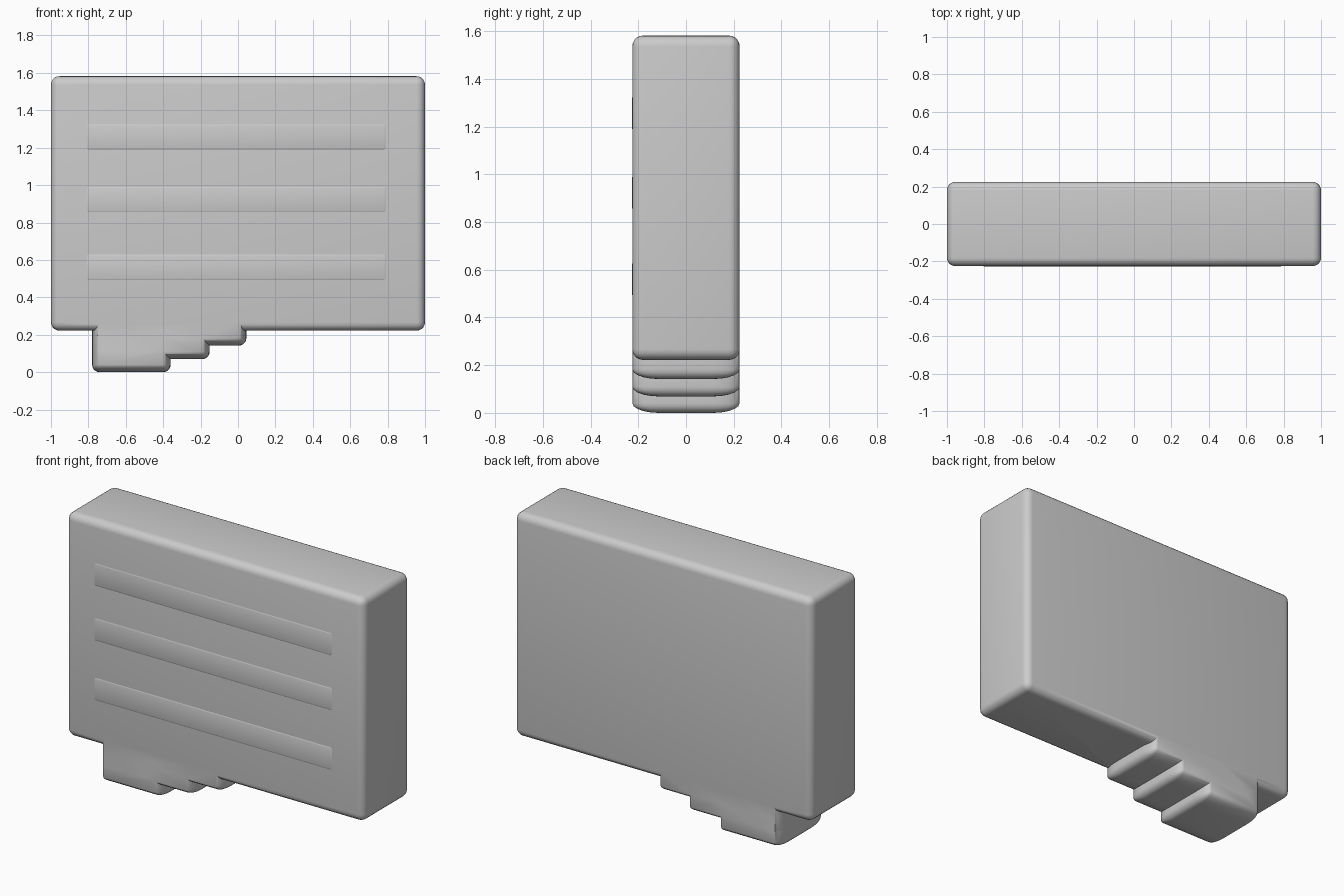
import bpy, bmesh
from mathutils import Vector

if "Cube" in bpy.data.objects:
    bpy.data.objects.remove(bpy.data.objects["Cube"])


def rounded_block(name, x, y, z, radius, stretch=1.0, segments=5):
    """Box spanning the given ranges; stretch widens the rounding along y."""
    bm = bmesh.new()
    bmesh.ops.create_cube(bm, size=1)
    size = Vector((x[1] - x[0], (y[1] - y[0]) / stretch, z[1] - z[0]))
    bmesh.ops.scale(bm, vec=size, verts=bm.verts)
    bmesh.ops.bevel(bm, geom=bm.edges[:], offset=radius, segments=segments,
                    profile=0.5, affect='EDGES')
    bmesh.ops.scale(bm, vec=(1, stretch, 1), verts=bm.verts)
    bmesh.ops.translate(bm, vec=(sum(x) / 2, sum(y) / 2, sum(z) / 2), verts=bm.verts)
    mesh = bpy.data.meshes.new(name)
    bm.to_mesh(mesh)
    bm.free()
    obj = bpy.data.objects.new(name, mesh)
    bpy.context.collection.objects.link(obj)
    return obj


def activate(obj):
    bpy.ops.object.select_all(action='DESELECT')
    obj.select_set(True)
    bpy.context.view_layer.objects.active = obj


# Speech bubble body
body = rounded_block("bubble_body", (-1, 1), (-0.225, 0.225), (0.222, 1.582), 0.045)

# Stepped tail blocks, merged into the body
for right, bottom in ((0.045, 0.142), (-0.152, 0.069), (-0.36, 0.0)):
    step = rounded_block("tail_step", (-0.78, right), (-0.2245, 0.2245),
                         (bottom, 0.45), 0.04, stretch=2.8)
    activate(body)
    union = body.modifiers.new("merge_tail", 'BOOLEAN')
    union.operation = 'UNION'
    union.solver = 'EXACT'
    union.object = step
    bpy.ops.object.modifier_apply(modifier=union.name)
    bpy.data.objects.remove(step)
activate(body)
bpy.ops.object.shade_smooth_by_angle()

# Three nearly flush text-line strips on the front
for i, top in enumerate((1.335, 1.002, 0.64)):
    strip = rounded_block(f"line_strip_{i + 1}", (-0.82, 0.80), (-0.227, -0.187),
                          (top - 0.158, top), 0.019, segments=3)
    activate(strip)
    bpy.ops.object.shade_smooth_by_angle()
